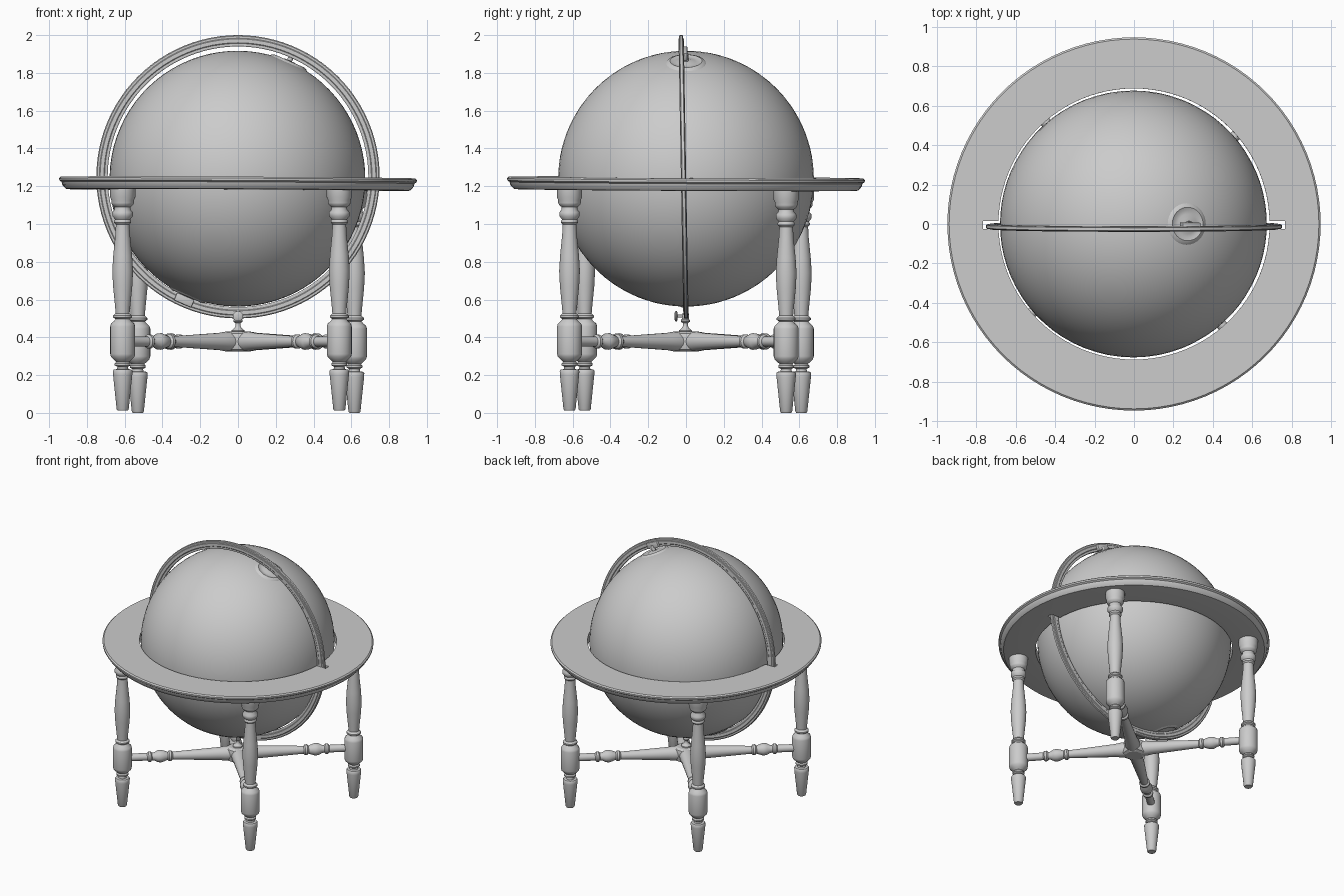
import bpy, bmesh
from math import radians, sin, cos, pi
from mathutils import Matrix, Vector

cube = bpy.data.objects.get("Cube")
if cube:
    bpy.data.objects.remove(cube, do_unlink=True)

grey = bpy.data.materials.new("plain grey")
grey.use_nodes = True
grey.diffuse_color = (0.6, 0.6, 0.6, 1)
grey.node_tree.nodes["Principled BSDF"].inputs["Base Color"].default_value = (0.6, 0.6, 0.6, 1)


def at(x=0, y=0, z=0):
    return Matrix.Translation((x, y, z))


def turn(degrees, axis):
    return Matrix.Rotation(radians(degrees), 4, axis)


def finish(name, bm, matrix, angle=40):
    bmesh.ops.recalc_face_normals(bm, faces=bm.faces)
    mesh = bpy.data.meshes.new(name)
    bm.to_mesh(mesh)
    bm.free()
    mesh.materials.append(grey)
    mesh.transform(matrix)
    obj = bpy.data.objects.new(name, mesh)
    bpy.context.collection.objects.link(obj)
    smooth(obj, angle)
    return obj


def smooth(obj, angle):
    bpy.ops.object.select_all(action='DESELECT')
    obj.select_set(True)
    bpy.context.view_layer.objects.active = obj
    bpy.ops.object.shade_smooth_by_angle(angle=radians(angle))


def lathe(name, profile, matrix, steps=24, closed=False, angle=40):
    """Turn a (radius, height) profile round z; closed joins its two ends."""
    bm = bmesh.new()
    rings = [[bm.verts.new((r * cos(2 * pi * i / steps), r * sin(2 * pi * i / steps), h))
              for i in range(steps)] for r, h in profile]
    pairs = list(zip(rings, rings[1:]))
    if closed:
        pairs.append((rings[-1], rings[0]))
    for a, b in pairs:
        for i in range(steps):
            j = (i + 1) % steps
            bm.faces.new((a[i], a[j], b[j], b[i]))
    if not closed:
        bm.faces.new(rings[0])
        bm.faces.new(rings[-1])
    return finish(name, bm, matrix, angle)


def box(name, size, matrix, bevel=0.0):
    bm = bmesh.new()
    bmesh.ops.create_cube(bm, size=1)
    bmesh.ops.scale(bm, vec=Vector(size), verts=bm.verts)
    if bevel:
        bmesh.ops.bevel(bm, geom=bm.edges[:], offset=bevel, segments=2, affect='EDGES', profile=0.5)
    return finish(name, bm, matrix)


# Globe ball
bm = bmesh.new()
bmesh.ops.create_uvsphere(bm, u_segments=72, v_segments=40, radius=0.677)
tilt = turn(23.6, 'Y')
finish("globe", bm, at(-0.003, 0, 1.24) @ tilt)

# Raised pole rosettes, pivot pins and their brackets on the meridian
rosette = [(0.004, 0.682), (0.03, 0.682), (0.05, 0.675), (0.07, 0.675),
           (0.085, 0.68), (0.1, 0.674), (0.112, 0.66)]
for side, flip in (("north", 0), ("south", 180)):
    axis = turn(flip, 'Y') @ tilt
    place = at(0, 0, 1.24) @ axis
    lathe(side + "_pole_rosette", rosette, place, 32)
    lathe(side + "_pole_pin", [(0.014, 0.66), (0.014, 0.72)], place, 16)
    box(side + "_pole_bracket", (0.1, 0.038, 0.045), at(0, -0.012, 1.25) @ axis @ at(0, 0, 0.712), 0.006)

# Meridian ring, with a raised band along each face
half = [(0.69, 0.008), (0.695, 0.011), (0.706, 0.011), (0.71, 0.014),
        (0.73, 0.014), (0.734, 0.011), (0.745, 0.011), (0.75, 0.007)]
meridian = half + [(r, -h) for r, h in reversed(half)]
lathe("meridian_ring", meridian, at(0, -0.013, 1.25) @ turn(1, 'X') @ turn(90, 'X'),
      96, closed=True, angle=30)

# Horizon ring with moulded rim, slotted for the meridian
rim = [(0.688, 0.032), (0.938, 0.032), (0.947, 0.024), (0.946, 0.012), (0.934, 0.004),
       (0.93, -0.012), (0.912, -0.032), (0.9, -0.034), (0.688, -0.034)]
level = at(0, 0, 1.214) @ turn(0.3, 'Y') @ turn(-0.3, 'X')
horizon = lathe("horizon_ring", rim, level, 96, closed=True, angle=30)
for sx in (-1, 1):
    cutter = box("slot_cutter", (0.13, 0.04, 0.3), at(sx * 0.7, -0.005, 1.21))
    cutter.hide_render = True
    bpy.context.view_layer.objects.active = horizon
    mod = horizon.modifiers.new("slot", 'BOOLEAN')
    mod.operation, mod.solver, mod.object = 'DIFFERENCE', 'EXACT', cutter
    bpy.ops.object.modifier_apply(modifier=mod.name)
    bpy.data.objects.remove(cutter, do_unlink=True)
smooth(horizon, 30)

# Turned legs and stretchers
leg = [(0.027, 0.0), (0.032, 0.008), (0.051, 0.19), (0.052, 0.21), (0.047, 0.217),
       (0.03, 0.22), (0.028, 0.232), (0.042, 0.24), (0.042, 0.25), (0.034, 0.258),
       (0.045, 0.268), (0.062, 0.285), (0.066, 0.3), (0.066, 0.445), (0.062, 0.46),
       (0.045, 0.475), (0.038, 0.485), (0.05, 0.493), (0.05, 0.503), (0.037, 0.515),
       (0.04, 0.55), (0.051, 0.66), (0.055, 0.74), (0.05, 0.82), (0.039, 0.93),
       (0.036, 0.985), (0.045, 0.995), (0.045, 1.005), (0.04, 1.012), (0.054, 1.03),
       (0.054, 1.05), (0.042, 1.065), (0.042, 1.078), (0.056, 1.09), (0.06, 1.1),
       (0.06, 1.115), (0.067, 1.13), (0.067, 1.185)]
stretcher = [(0.052, 0.03), (0.052, 0.09), (0.046, 0.13), (0.03, 0.42), (0.028, 0.46),
             (0.038, 0.47), (0.038, 0.485), (0.028, 0.495), (0.036, 0.515), (0.044, 0.54),
             (0.042, 0.565), (0.028, 0.59), (0.027, 0.605), (0.037, 0.615), (0.037, 0.63),
             (0.027, 0.64), (0.027, 0.8)]
for k, name in enumerate(("back_left", "back_right", "front_right", "front_left")):
    spin = turn(41 + 90 * k, 'Z')
    lift = 0.0 if k < 2 else 0.012
    lathe(name + "_leg", leg, at(0.003, -0.003, lift) @ spin @ at(0.813), 28)
    lathe(name + "_stretcher", stretcher, at(0, 0, 0.378) @ spin @ turn(90, 'Y'), 20)

# Centre hub, stem and socket holding the meridian
hub = [(0.06, 0.325), (0.08, 0.335), (0.085, 0.35), (0.085, 0.405), (0.08, 0.42), (0.06, 0.43)]
lathe("stretcher_hub", hub, turn(41 + 22.5, 'Z'), 8, angle=20)
stem = [(0.036, 0.425), (0.034, 0.437), (0.02, 0.448), (0.013, 0.46), (0.014, 0.475),
        (0.024, 0.483), (0.024, 0.492), (0.018, 0.497), (0.018, 0.525)]
lathe("hub_stem", stem, at(0, -0.003, 0), 20)

# Thumbscrew facing the front
lathe("thumbscrew_shaft", [(0.008, 0), (0.008, 0.06)], at(0, 0, 0.512) @ turn(90, 'X'), 12)
lathe("thumbscrew_head", [(0.02, 0.045), (0.027, 0.049), (0.027, 0.056), (0.02, 0.06)],
      at(0, 0, 0.512) @ turn(90, 'X'), 20)
